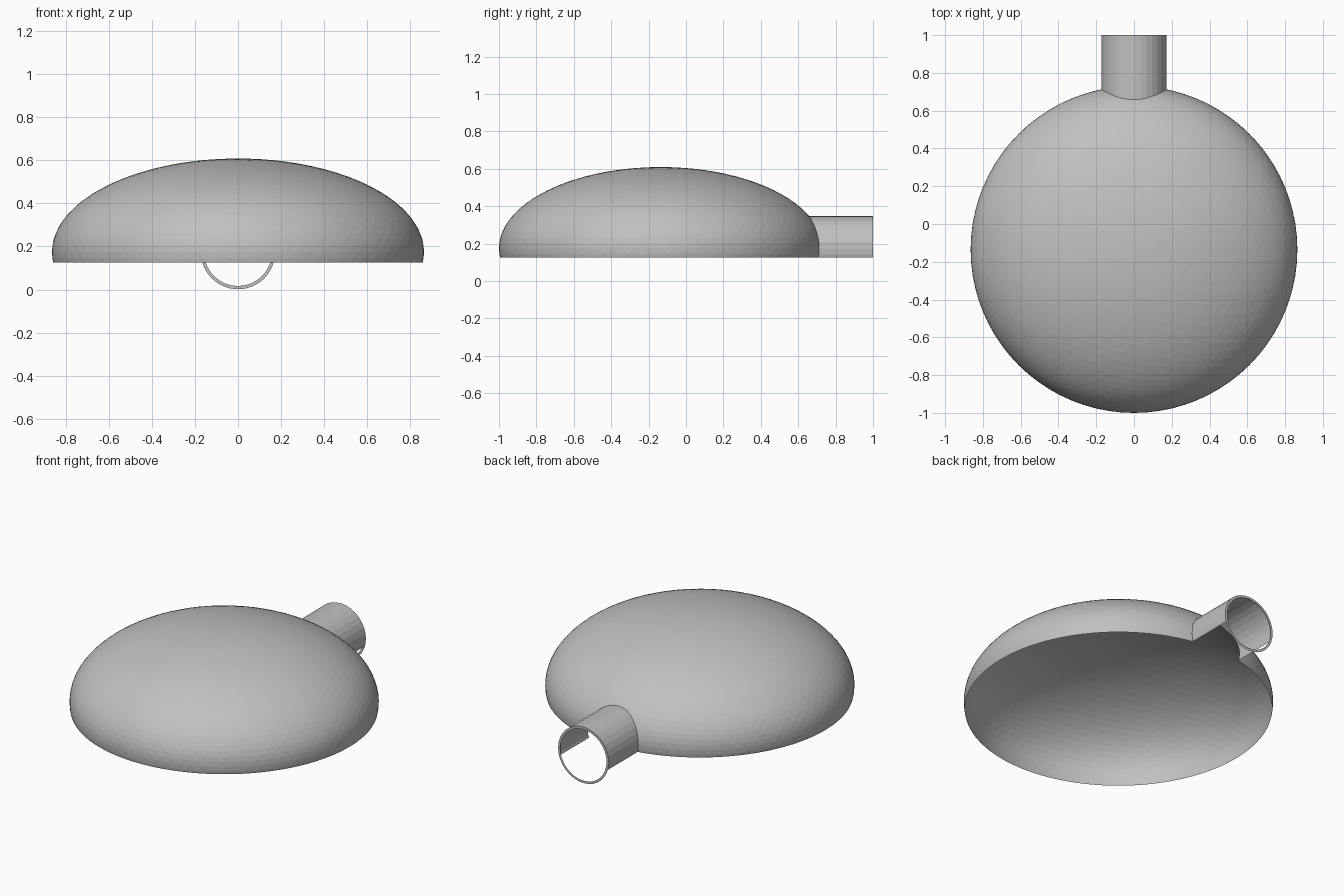
import bpy, bmesh, math
from mathutils import Matrix

if "Cube" in bpy.data.objects:
    bpy.data.objects.remove(bpy.data.objects["Cube"])

R, H = 0.865, 0.435        # dome radius and half height
CZ, CUT = 0.174, 0.126     # pipe/dome axis height, open rim height
CY = -0.135                # dome centre
PR, PI = 0.173, 0.158      # pipe outer radius, lip inner radius

grey = bpy.data.materials.new("plain grey")
grey.diffuse_color = (0.53, 0.53, 0.53, 1)
grey.use_nodes = True
grey.node_tree.nodes["Principled BSDF"].inputs["Base Color"].default_value = grey.diffuse_color


def make(name, bm):
    me = bpy.data.meshes.new(name)
    bm.to_mesh(me)
    bm.free()
    ob = bpy.data.objects.new(name, me)
    bpy.context.collection.objects.link(ob)
    me.materials.append(grey)
    return ob


# Flattened dome body
bm = bmesh.new()
bmesh.ops.create_icosphere(bm, subdivisions=5, radius=1,
    matrix=Matrix.Translation((0, CY, CZ)) @ Matrix.Diagonal((R, R, H, 1)))
dome = make("dome_shell", bm)

# Spout pipe reaching back from the dome
bm = bmesh.new()
bmesh.ops.create_cone(bm, cap_ends=True, segments=32, radius1=PR, radius2=PR, depth=0.7,
    matrix=Matrix.Translation((0, 0.65, CZ)) @ Matrix.Rotation(math.pi / 2, 4, 'X'))
pipe = make("pipe_helper", bm)
pipe.hide_render = True

# Join both, so the pipe opens into the dome
mod = dome.modifiers.new("join", 'BOOLEAN')
mod.operation = 'UNION'
mod.solver = 'EXACT'
mod.object = pipe
bpy.context.view_layer.objects.active = dome
bpy.ops.object.modifier_apply(modifier=mod.name)
bpy.data.objects.remove(pipe)

# Open the underside and the pipe mouth
bm = bmesh.new()
bm.from_mesh(dome.data)
bmesh.ops.bisect_plane(bm, geom=bm.verts[:] + bm.edges[:] + bm.faces[:],
    plane_co=(0, 0, CUT), plane_no=(0, 0, 1), clear_inner=True)
caps = [f for f in bm.faces if all(v.co.y > 0.998 for v in f.verts)]
bmesh.ops.delete(bm, geom=caps, context='FACES')
bm.to_mesh(dome.data)
bm.free()

# Thin flat ring at the pipe mouth
bm = bmesh.new()
rings = [[bm.verts.new((r * math.cos(a), 1.0, CZ + r * math.sin(a)))
          for a in (2 * math.pi * i / 32 for i in range(32))] for r in (PI, PR)]
for i in range(32):
    j = (i + 1) % 32
    bm.faces.new((rings[0][i], rings[0][j], rings[1][j], rings[1][i]))
bmesh.ops.recalc_face_normals(bm, faces=bm.faces)
bm.normal_update()
if bm.faces[:][0].normal.y < 0:
    bmesh.ops.reverse_faces(bm, faces=bm.faces[:])
make("pipe_lip", bm)
